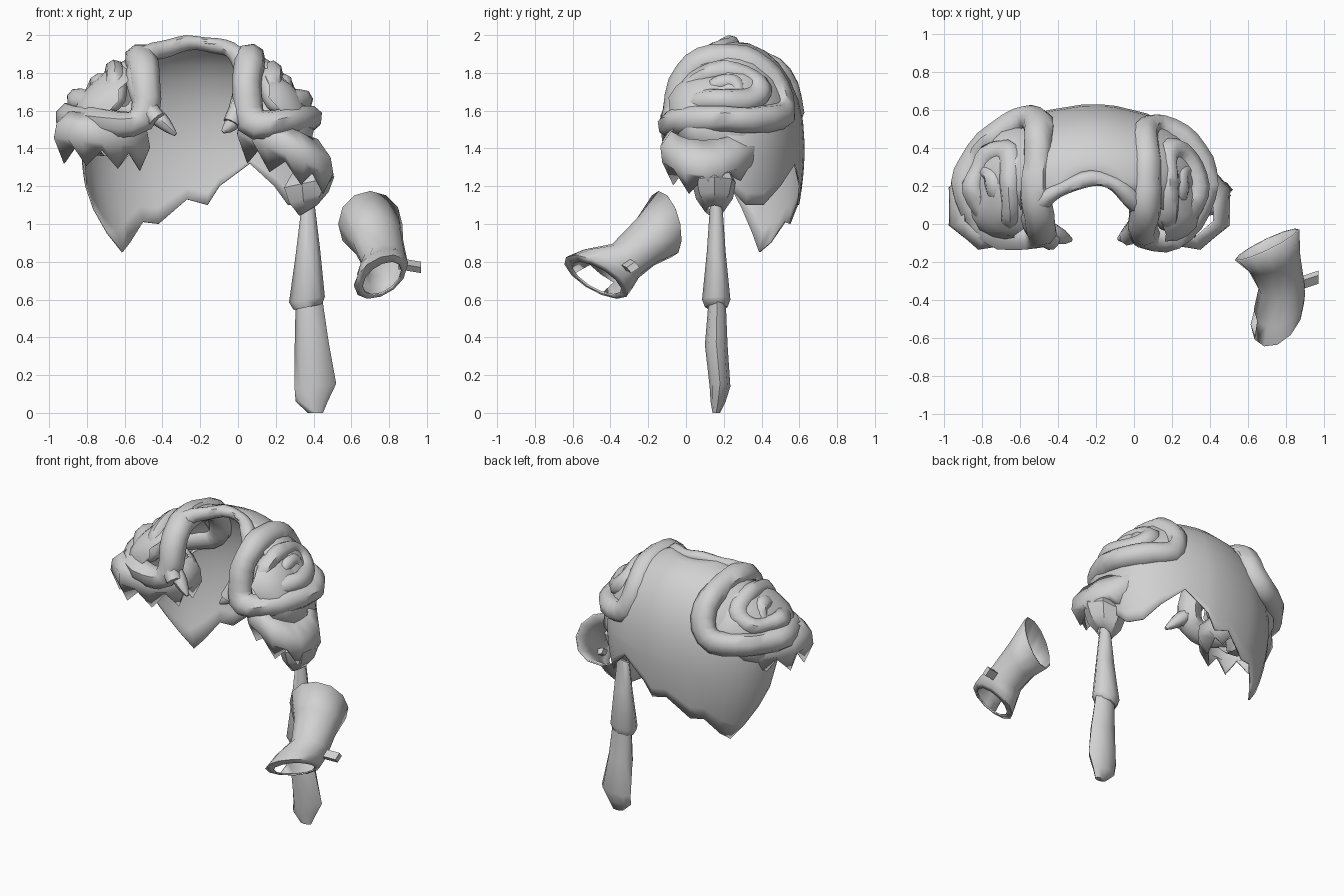
import bpy, bmesh, math
from mathutils import Vector, noise

if "Cube" in bpy.data.objects:
    bpy.data.objects.remove(bpy.data.objects["Cube"])

grey = bpy.data.materials.new("plain_grey")
grey.use_nodes = True
grey.diffuse_color = (0.64, 0.64, 0.64, 1)
grey.node_tree.nodes["Principled BSDF"].inputs["Base Color"].default_value = (0.64, 0.64, 0.64, 1)

MID = -0.22  # centre line of the wig


def finish(name, bm, thick=0, angle=50):
    bmesh.ops.recalc_face_normals(bm, faces=bm.faces)
    mesh = bpy.data.meshes.new(name)
    bm.to_mesh(mesh)
    bm.free()
    ob = bpy.data.objects.new(name, mesh)
    bpy.context.collection.objects.link(ob)
    mesh.materials.append(grey)
    if thick:
        mod = ob.modifiers.new("thickness", "SOLIDIFY")
        mod.thickness = thick
    bpy.ops.object.select_all(action="DESELECT")
    ob.select_set(True)
    bpy.context.view_layer.objects.active = ob
    bpy.ops.object.shade_smooth_by_angle(angle=math.radians(angle))
    return ob


def loft(name, rings, closed=True, caps=False, thick=0, angle=50, holes=()):
    """Skin a list of point rings with quads, leaving out (row, column) holes."""
    bm = bmesh.new()
    rows = [[bm.verts.new(p) for p in ring] for ring in rings]
    n = len(rows[0])
    for k, (a, b) in enumerate(zip(rows, rows[1:])):
        for i in range(n if closed else n - 1):
            j = (i + 1) % n
            if (k, i) not in holes:
                bm.faces.new((a[i], a[j], b[j], b[i]))
    if caps:
        bm.faces.new(rows[0])
        bm.faces.new(rows[-1])
    bmesh.ops.remove_doubles(bm, verts=bm.verts, dist=0.0005)
    return finish(name, bm, thick, angle)


def ellipse(c, u, v, n):
    c, u, v = Vector(c), Vector(u), Vector(v)
    return [c + u * math.cos(math.tau * i / n) + v * math.sin(math.tau * i / n) for i in range(n)]


def roll(name, pts, radius, loop=False, ends=1.0, middle=1.0):
    """Rolled lock of hair: a smooth tube with its own end and middle thickness."""
    cu = bpy.data.curves.new(name, "CURVE")
    cu.dimensions = "3D"
    cu.bevel_depth = radius
    cu.bevel_resolution = 2
    cu.use_fill_caps = True
    sp = cu.splines.new("NURBS")
    last = len(pts) - 1
    sp.points.add(last)
    for i, p in enumerate(pts):
        sp.points[i].co = (*p, 1)
        inner = 1 + (middle - 1) * math.sin(math.pi * i / last) ** 2
        sp.points[i].radius = ends if not loop and i in (0, last) else inner
    sp.order_u = 3
    sp.resolution_u = 4
    sp.use_cyclic_u = loop
    sp.use_endpoint_u = not loop
    tmp = bpy.data.objects.new(name + "_path", cu)
    bpy.context.collection.objects.link(tmp)
    bpy.context.view_layer.update()
    bm = bmesh.new()
    mesh = bpy.data.meshes.new_from_object(tmp.evaluated_get(bpy.context.evaluated_depsgraph_get()))
    bm.from_mesh(mesh)
    bpy.data.objects.remove(tmp)
    bpy.data.meshes.remove(mesh)
    for v in bm.verts:
        v.co += noise.noise_vector(v.co * 6) * 0.02
    return finish(name, bm)


# Hair shell: open at the front, ragged lower edge given as azimuth -> height
EDGE = [(-30, 1.42), (0, 1.2), (15, 1.1), (30, 1.1), (45, 1.2), (62, 1.32), (78, 1.2),
        (84, 1.1), (95, 1.13), (112, 1.0), (122, 1.01), (136, .9), (147, .85), (157, .95),
        (168, 1.08), (178, 1.2), (188, 1.38), (210, 1.42)]
rings = []
for k in range(13):
    ring = []
    for deg, low in EDGE:
        a = math.radians(deg)
        if k <= 7:
            t = math.radians(90 * k / 7)
            r, z = math.sin(t) ** 0.85, 1.42 + 0.55 * math.cos(t)
        else:
            f = (k - 7) / 5
            z = 1.42 + (low - 1.42) * f
            r = 1 - 0.7 * (1.42 - z) ** 2
        ring.append((MID + 0.61 * r * math.cos(a), 0.22 + 0.41 * r * math.sin(a), z))
    rings.append(ring)
loft("hair_shell", rings, closed=False, thick=0.01, angle=60)

# Roll framing the face opening, thin across the crown
roll("hairline_roll", [(-.43, -.09, 1.55), (-.53, -.04, 1.66), (-.53, .08, 1.88), (-.36, .22, 1.95),
                       (-.14, .24, 1.96), (.01, .13, 1.9), (.05, .02, 1.72), (-.03, -.07, 1.53)],
     0.075, ends=0.7, middle=0.5)


def side_hair(label, s):
    """Coiled bun with nested rolls, mirrored by s (+1 left, -1 right)."""
    grow = 1.0 if s > 0 else 1.22
    back = .53 if s > 0 else .59

    def put(pts):
        return [(MID + s * (.25 + (d - .25) * grow), y, z) for d, y, z in pts]

    # Lumpy core of the bun, only its outward half
    bm = bmesh.new()
    bmesh.ops.create_icosphere(bm, subdivisions=3, radius=1)
    bmesh.ops.delete(bm, geom=[v for v in bm.verts if s * v.co.x < -.25], context="VERTS")
    cx = put([(.4, 0, 0)])[0][0]
    for v in bm.verts:
        x, y, z = v.co
        v.co = Vector((cx + x * .18 * grow - s * (z * .09 + y * .04), .21 + y * .3, 1.6 + z * .25))
        v.co += noise.noise_vector(v.co * 7) * 0.03
    finish(label + "_bun_core", bm)

    # Nested coils
    roll(label + "_outer_coil", put([(.26, -.07, 1.5), (.27, .0, 1.83), (.29, .2, 1.89), (.27, back - .12, 1.84),
                                     (.29, back, 1.58), (.52, .44, 1.55), (.61, .22, 1.56), (.5, -.06, 1.55)]),
         0.08, loop=True)
    roll(label + "_middle_coil", put([(.4, .0, 1.63), (.39, .05, 1.78), (.4, .22, 1.82), (.39, .4, 1.75),
                                      (.49, .38, 1.65), (.57, .2, 1.66), (.51, .04, 1.64)]),
         0.06, loop=True)
    roll(label + "_inner_coil", put([(.47, .12, 1.68), (.46, .15, 1.75), (.46, .28, 1.75), (.52, .28, 1.67)]),
         0.05, ends=0.5)

    # Ragged skirt of hair tips under the bun
    cx, base, tilt = (.25, 1.28, .42) if s > 0 else (-.72, 1.34, .1)
    n = 16
    levels = [(base + .24, .18, .2), (base + .17, .25, .26), (base + .09, .265, .25), (base, .21, .19)]
    skirt = []
    for k, (z, rx, ry) in enumerate(levels):
        ring = []
        for i, p in enumerate(ellipse((cx, .13, z), (rx, -s * .04, 0), (0, ry, 0), n)):
            p.z -= tilt * (p.x - cx)
            fold = 1 + (.04 if i % 2 else -.04)
            p.x = cx + (p.x - cx) * fold
            p.y = .13 + (p.y - .13) * fold
            if k == 3:
                p.z += -.04 if i % 2 else .05
            ring.append(p)
        skirt.append(ring)
    loft(label + "_hair_tips", skirt, thick=0.01, angle=60)

    # Pointed lock beside the face
    roll(label + "_face_lock", put([(.26, .0, 1.66), (.23, -.06, 1.56), (.14, -.08, 1.48)]), 0.085, ends=0.12)


side_hair("left", 1)
side_hair("right", -1)

# Hollow faceted knot that holds the hanging tail
loft("tail_knot", [ellipse((.37, .15, z), (rx, 0, .03), (0, ry, 0), 7)
                   for z, rx, ry in [(1.3, .09, .08), (1.22, .14, .12), (1.14, .11, .1), (1.07, .05, .05)]],
     thick=0.012, angle=30)

# Hanging tail in two overlapping tapered pieces: height, x, half width, y, half depth
for name, rows in {
    "upper_tail": [(1.14, .37, .03, .16, .03), (.85, .37, .065, .16, .05),
                   (.6, .365, .095, .16, .075), (.56, .37, .075, .16, .06)],
    "lower_tail": [(.6, .375, .07, .165, .045), (.36, .39, .09, .16, .06), (.14, .41, .11, .18, .055),
                   (.06, .39, .085, .17, .04), (0, .41, .04, .16, .02)],
}.items():
    loft(name, [ellipse((x, y, z), (w, 0, .015 if z > .1 else 0), (0, d, 0), 8)
                for z, x, w, y, d in rows], caps=True, angle=65)

# Hollow cuff: wide upper mouth, narrow wrist, flared lower mouth turned outward, side slit
cuff = [((.70, -.11, 1.0), (.17, .08, 0), (0, -.035, .175)),
        ((.74, -.21, .91), (.135, .04, 0), (0, -.04, .13)),
        ((.775, -.32, .805), (.12, .02, .01), (0, -.07, .09)),
        ((.765, -.41, .765), (.135, .04, .03), (0, -.13, .1)),
        ((.755, -.475, .72), (.14, .06, .05), (0, -.16, .105)),
        ((.765, -.475, .71), (.105, .045, .04), (0, -.125, .08))]
loft("cuff", [ellipse(c, u, v, 12) for c, u, v in cuff], thick=0.01, angle=60,
     holes=[(3, 5), (3, 6)])

# Small tab on the outside of the cuff
loft("cuff_tab", [ellipse((x, y, z), (0, .035, 0), (0, .01, .03), 4)
                  for x, y, z in [(.85, -.32, .79), (.97, -.28, .77)]], caps=True, angle=30)
